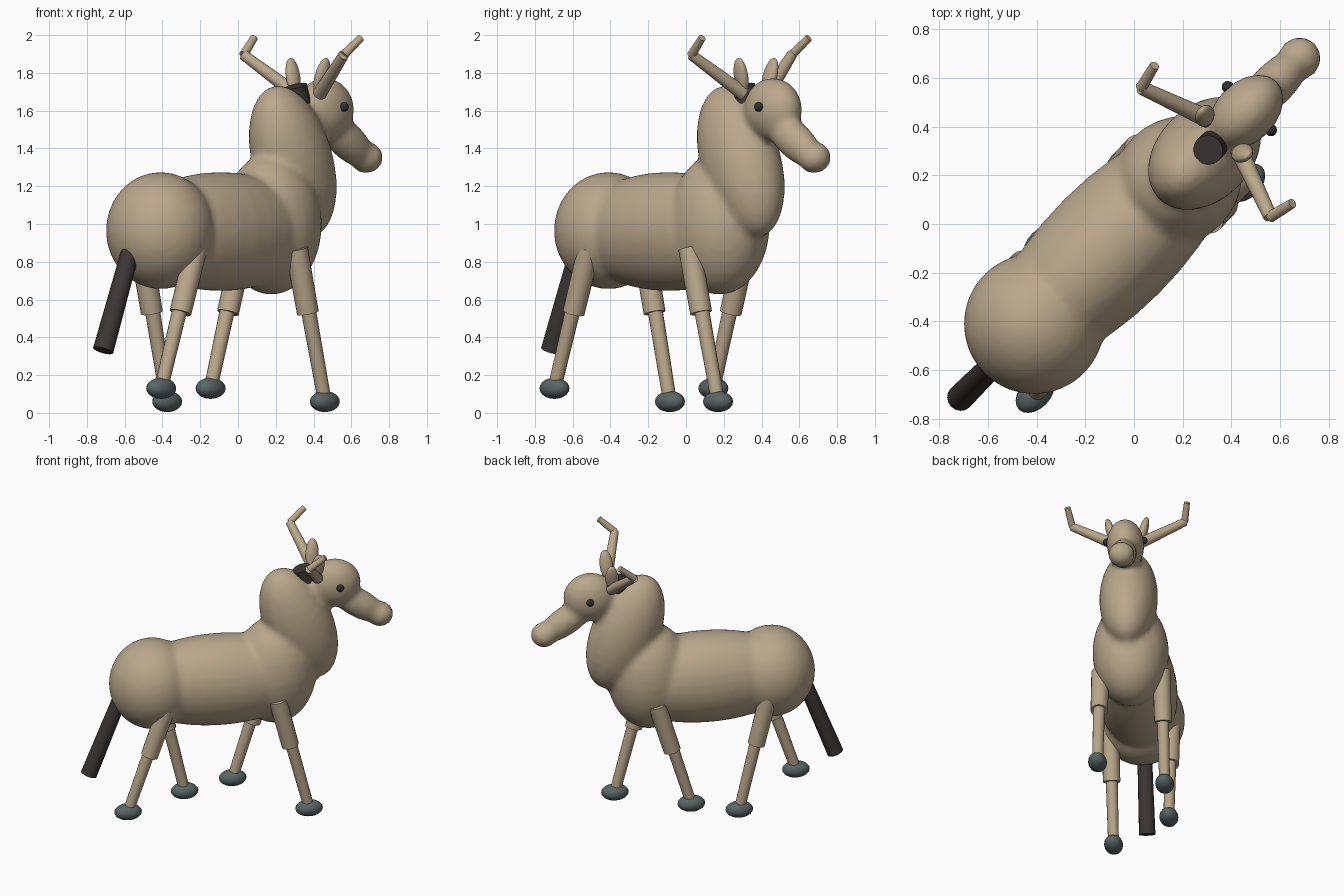
import bpy, bmesh, math
from mathutils import Matrix, Vector

cube = bpy.data.objects.get("Cube")
if cube:
    bpy.data.objects.remove(cube, do_unlink=True)

# Built facing +x with its left at +y, then turned to its diagonal heading
HEADING = Matrix.Rotation(math.radians(45), 4, 'Z')


def material(name, colour):
    mat = bpy.data.materials.new(name)
    mat.use_nodes = True
    mat.diffuse_color = (*colour, 1)
    mat.node_tree.nodes["Principled BSDF"].inputs["Base Color"].default_value = (*colour, 1)
    return mat


TAN = material("tan_coat", (0.49, 0.39, 0.26))
DARK = material("dark_brown_hair", (0.045, 0.038, 0.035))
SLATE = material("slate_hoof", (0.10, 0.13, 0.13))
BLACK = material("black_eye", (0.03, 0.03, 0.03))


def ellipsoid(bm, centre, radii, pitch=0, roll=0, segments=32):
    turn = Matrix.Rotation(math.radians(pitch), 4, 'Y') @ Matrix.Rotation(math.radians(roll), 4, 'X')
    matrix = Matrix.Translation(centre) @ turn @ Matrix.Diagonal((*radii, 1))
    bmesh.ops.create_uvsphere(bm, u_segments=segments, v_segments=segments // 2, radius=1, matrix=matrix)


def rod(bm, start, end, r1, r2, sides=16):
    a, b = Vector(start), Vector(end)
    turn = (b - a).to_track_quat('Z', 'Y').to_matrix().to_4x4()
    bmesh.ops.create_cone(bm, cap_ends=True, segments=sides, radius1=r1, radius2=r2,
                          depth=(b - a).length, matrix=Matrix.Translation((a + b) / 2) @ turn)


def finish(bm, name, mat):
    bm.transform(HEADING)
    mesh = bpy.data.meshes.new(name)
    bm.to_mesh(mesh)
    bm.free()
    mesh.materials.append(mat)
    mesh.shade_smooth()
    mesh.set_sharp_from_angle(angle=math.radians(40))
    obj = bpy.data.objects.new(name, mesh)
    bpy.context.collection.objects.link(obj)
    return obj


def ball(name, mat, *args, **kw):
    bm = bmesh.new()
    ellipsoid(bm, *args, **kw)
    return finish(bm, name, mat)


def stick(name, mat, *args):
    bm = bmesh.new()
    rod(bm, *args)
    return finish(bm, name, mat)


# Body: overlapping masses fused into one soft skin
bm = bmesh.new()
ellipsoid(bm, (-0.58, 0, 0.965), (0.29, 0.29, 0.31))             # haunch
ellipsoid(bm, (-0.13, 0, 0.96), (0.67, 0.275, 0.315))            # trunk
ellipsoid(bm, (0.25, 0, 1.0), (0.28, 0.255, 0.375))              # chest
ellipsoid(bm, (0.41, 0, 1.33), (0.23, 0.195, 0.425), pitch=-22)  # neck
ellipsoid(bm, (0.65, 0, 1.605), (0.18, 0.125, 0.168))            # head
ellipsoid(bm, (0.81, 0, 1.445), (0.23, 0.088, 0.098), pitch=34)  # snout
ellipsoid(bm, (0.96, 0, 1.352), (0.09, 0.088, 0.084))            # nose
body = finish(bm, "body", TAN)
remesh = body.modifiers.new("fuse", 'REMESH')
remesh.mode = 'VOXEL'
remesh.voxel_size = 0.02
remesh.use_smooth_shade = True
soften = body.modifiers.new("soften", 'SMOOTH')
soften.factor = 0.5
soften.iterations = 5

# Legs in mid stride: hip, knee and hoof positions along the body
STRIDE = {
    "front_left": (0.233, 0.13, 0.0, 0.13),
    "front_right": (0.233, 0.318, 0.445, 0.06),
    "back_left": (-0.52, -0.44, -0.325, 0.06),
    "back_right": (-0.52, -0.636, -0.78, 0.13),
}
for name, (hip, knee, foot, foot_z) in STRIDE.items():
    y = 0.205 if name.endswith("left") else -0.205
    knee_point = (knee, y, 0.53)
    stick(name + "_thigh", TAN, (hip, y, 0.87), knee_point, 0.06, 0.058)
    stick(name + "_shin", TAN, (knee, y, 0.56), (foot, y, foot_z), 0.04, 0.036)
    ball(name + "_hoof", SLATE, (foot, y, foot_z), (0.093, 0.063, 0.056), segments=20)

# Tail and mane
stick("tail", DARK, (-0.78, 0, 0.92), (-1.01, 0, 0.33), 0.048, 0.055)
stick("mane", DARK, (0.53, 0, 1.4), (0.43, 0, 1.73), 0.062, 0.062)

# Eyes, ears and antlers on both sides
for side, s in (("left", 1), ("right", -1)):
    ball(side + "_eye", BLACK, (0.67, s * 0.125, 1.62), (0.025,) * 3, segments=16)
    ball(side + "_ear", TAN, (0.52, s * 0.108, 1.78), (0.045, 0.03, 0.103),
         pitch=5, roll=-s * 15, segments=20)
    elbow = (0.417, s * 0.375, 1.895)
    stick(side + "_antler_beam", TAN, (0.52, s * 0.09, 1.69), elbow, 0.038, 0.028)
    stick(side + "_antler_tine", TAN, elbow, (0.52, s * 0.4, 1.985), 0.024, 0.02)
